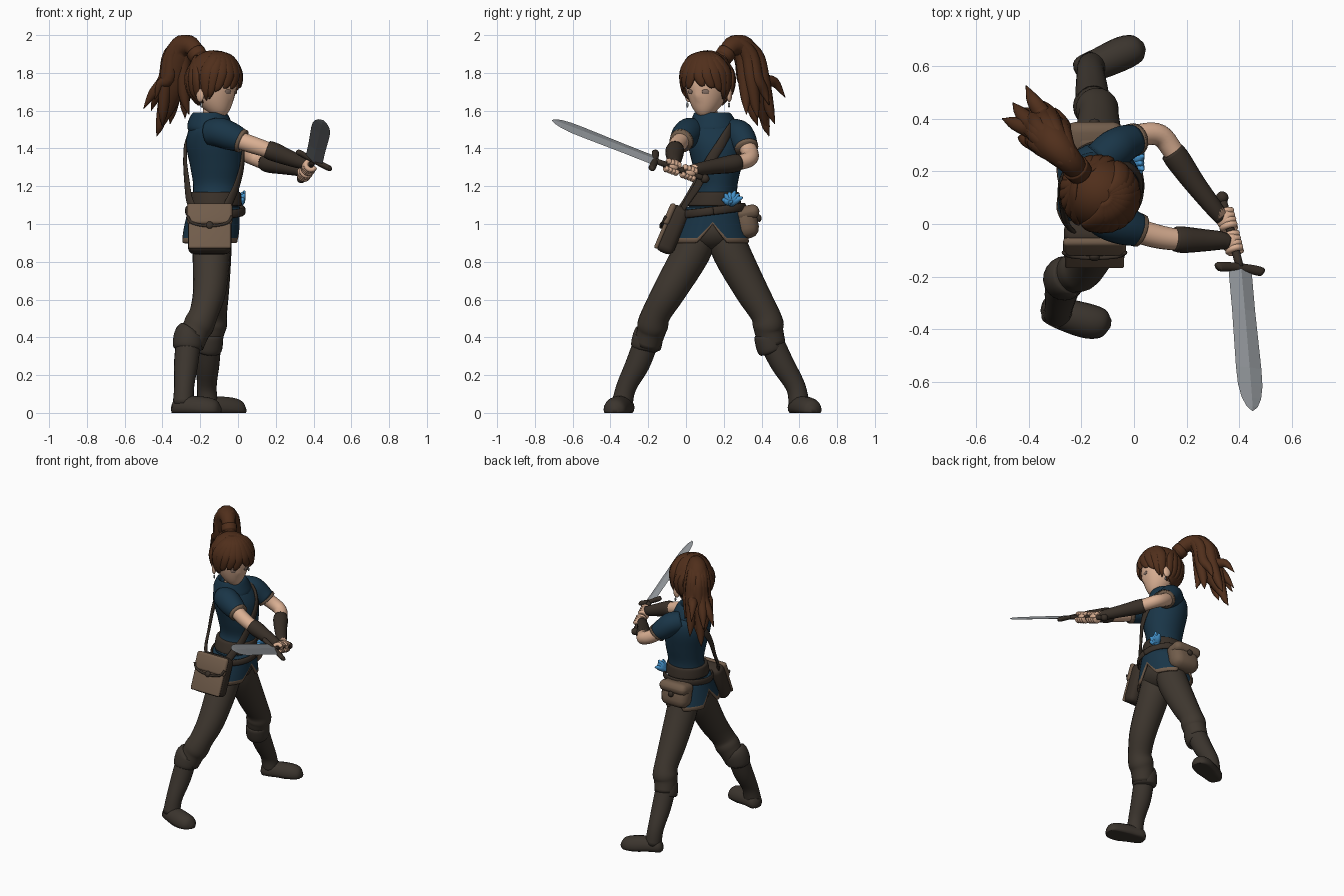
import bpy, bmesh, math, random
from mathutils import Vector as V, Matrix as Mx
random.seed(4)

def mat(name, *c):
    m = bpy.data.materials.new(name)
    m.diffuse_color = (*c, 1)
    return m
BLUE = mat("tunic blue", .010, .036, .064)
HAIR = mat("hair brown", .080, .028, .011)
SKIN = mat("skin", .70, .43, .29)
PANTS = mat("trouser brown", .050, .039, .029)
BOOT = mat("boot brown", .044, .035, .027)
LEATH = mat("dark leather", .040, .029, .021)
TAN = mat("tan leather", .165, .108, .070)
STEEL = mat("steel", .30, .32, .34)
SKY = mat("bright blue", .06, .30, .62)
EYE = mat("eye grey", .22, .15, .12)

def finish(name, bm, mats, smooth=True, M=None):
    if M: bmesh.ops.transform(bm, matrix=M, verts=bm.verts)
    bmesh.ops.recalc_face_normals(bm, faces=bm.faces)
    me = bpy.data.meshes.new(name)
    for f in bm.faces: f.smooth = smooth
    bm.to_mesh(me); bm.free()
    for m in (mats if isinstance(mats, list) else [mats]): me.materials.append(m)
    ob = bpy.data.objects.new(name, me)
    bpy.context.collection.objects.link(ob)
    return ob

def spline(pts, k=4):
    p = [V(q) for q in pts]
    p = [2*p[0]-p[1]] + p + [2*p[-1]-p[-2]]
    res = []
    for i in range(1, len(p)-2):
        a, b, c, d = p[i-1:i+3]
        for j in range(k):
            t = j/k
            res.append(.5*(2*b+(c-a)*t+(2*a-5*b+4*c-d)*t*t+(3*b-a-3*c+d)*t**3))
    return res + [p[-2]]

def skin_rings(bm, rings, cap=True):
    n = len(rings[0])
    vs = [[bm.verts.new(p) for p in r] for r in rings]
    for a, b in zip(vs, vs[1:]):
        for i in range(n):
            bm.faces.new((a[i], a[(i+1) % n], b[(i+1) % n], b[i]))
    if cap:
        bm.faces.new(vs[0]); bm.faces.new(vs[-1])

# tapered tubes along smooth paths of (x, y, z, radius)
def limbs(name, paths, m, n=12, flat=1, out=None, M=None, floor=False):
    bm = bmesh.new()
    for pts in paths:
        s = spline(pts)
        c = [V(p[:3]) for p in s]
        nv, rings = None, []
        for i, p in enumerate(c):
            t = (c[min(i+1, len(c)-1)]-c[max(i-1, 0)]).normalized()
            if out: nv = V((p.x-out[0], p.y-out[1], 0))
            elif nv is None: nv = V((0, 0, 1)) if abs(t.z) < .8 else V((1, 0, 0))
            nv = (nv-t*nv.dot(t)).normalized()
            w, r = t.cross(nv), max(s[i][3], .002)
            rings.append([p+r*(math.cos(a)*w+flat*math.sin(a)*nv)
                          for a in (2*math.pi*j/n for j in range(n))])
        skin_rings(bm, rings)
    if floor:
        for v in bm.verts: v.co.z = max(v.co.z, 0)
    return finish(name, bm, m, M=M)

# stacked horizontal ellipses (z, cx, cy, rx, ry)
def stack(name, rows, m, n=32):
    bm = bmesh.new()
    skin_rings(bm, [[V((cx+rx*math.cos(a), cy+ry*math.sin(a), z)) for a in (2*math.pi*j/n for j in range(n))]
                    for z, cx, cy, rx, ry in [tuple(p) for p in spline(rows)]])
    return finish(name, bm, m)

def ball(name, loc, sc, m, M=Mx(), rot=Mx(), seg=20):
    bm = bmesh.new()
    bmesh.ops.create_uvsphere(bm, u_segments=seg, v_segments=seg*2//3, radius=1)
    return finish(name, bm, m, M=M @ Mx.Translation(loc) @ rot @ Mx.Diagonal((*sc, 1)))

def box(name, loc, size, m, rot=Mx(), bev=.03):
    bm = bmesh.new()
    bmesh.ops.create_cube(bm, size=1, matrix=Mx.Diagonal((*size, 1)))
    bmesh.ops.bevel(bm, geom=bm.edges[:], offset=bev, segments=3, affect='EDGES', profile=.5)
    return finish(name, bm, m, M=Mx.Translation(loc) @ rot)

# torso, cowl, belts
stack("torso", [(1.04, -.13, .14, .13, .15), (1.12, -.12, .15, .125, .125), (1.2, -.115, .165, .122, .107),
      (1.3, -.115, .165, .137, .127), (1.42, -.128, .16, .147, .15), (1.5, -.14, .15, .12, .145),
      (1.55, -.145, .14, .075, .085)], BLUE)
stack("cowl", [(1.475, -.14, .145, .11, .12), (1.505, -.145, .145, .122, .13), (1.54, -.15, .145, .115, .12),
      (1.582, -.15, .14, .095, .1), (1.588, -.15, .135, .08, .085), (1.56, -.15, .135, .06, .06)], BLUE)
stack("belt", [(1.095, -.12, .15, .134, .138), (1.105, -.12, .15, .14, .142), (1.16, -.12, .155, .136, .128),
      (1.17, -.12, .155, .128, .12)], LEATH)
limbs("slung_belt", [[(-.12+.152*math.cos(a), .145+.165*math.sin(a), 1.07+.02*math.sin(a), .022)
      for a in (math.pi*j/8 for j in range(17))]], LEATH, flat=.4, out=(-.12, .145))

# tunic skirt with four notches and a tan hem
bm = bmesh.new()
rings = []
for t in (0, .25, .5, .75, .87, 1):
    ring = []
    for j in range(64):
        a = 2*math.pi*j/64
        d = abs((a+math.pi/4) % (math.pi/2)-math.pi/4)
        drop = (.19-.1*max(0, 1-d/.4))*t
        f = drop/.19
        ring.append(V((-.125-.025*f+(.135+.022*f)*math.cos(a), .145-.008*f+(.145+.067*f)*math.sin(a), 1.09-drop)))
    rings.append(ring)
skin_rings(bm, rings, False)
for i, f in enumerate(bm.faces): f.material_index = int(i >= 64*4)
sk = finish("tunic_skirt", bm, [BLUE, TAN])
sk.modifiers.new("thick", 'SOLIDIFY').thickness = .012

# trousers, cuffs, boots
ball("hips", (-.135, .135, .97), (.122, .165, .11), PANTS)
limbs("trouser_legs", [
    [(-.135, .075, .97, .095), (-.14, .03, .85, .1), (-.15, -.085, .65, .088), (-.18, -.155, .53, .077),
     (-.205, -.175, .47, .082), (-.225, -.185, .43, .076), (-.25, -.205, .36, .07)],
    [(-.135, .2, .97, .095), (-.135, .24, .85, .1), (-.135, .345, .65, .088), (-.135, .415, .53, .077),
     (-.14, .435, .47, .082), (-.147, .44, .43, .076), (-.155, .46, .36, .068)]], PANTS, 20)
limbs("boot_cuffs", [
    [(-.245, -.195, .43, .07), (-.258, -.2, .41, .08), (-.266, -.212, .35, .08), (-.268, -.215, .33, .06)],
    [(-.15, .43, .42, .068), (-.152, .435, .40, .074), (-.158, .45, .34, .074), (-.16, .455, .325, .06)]], BOOT, 20)
limbs("boot_shafts", [
    [(-.262, -.21, .38, .066), (-.275, -.255, .26, .064), (-.285, -.315, .14, .053), (-.29, -.34, .04, .056)],
    [(-.155, .45, .38, .066), (-.16, .51, .26, .062), (-.165, .58, .14, .052), (-.16, .6, .04, .055)]], BOOT, 20)
limbs("boot_feet", [
    [(-.35, -.315, .03, .02), (-.33, -.32, .028, .05), (-.26, -.345, .028, .062), (-.17, -.37, .018, .066),
     (-.115, -.375, .012, .052), (-.088, -.378, .01, .015)],
    [(-.22, .575, .03, .02), (-.2, .585, .028, .05), (-.13, .61, .028, .06), (-.04, .65, .018, .064),
     (.015, .667, .012, .05), (.04, .675, .01, .015)]], BOOT, 18, floor=True)

# arms: sleeves, skin, bracers
limbs("sleeves", [
    [(-.15, .05, 1.48, .07), (-.1, .02, 1.485, .078), (-.04, -.005, 1.465, .075), (.02, -.025, 1.44, .062)],
    [(-.13, .24, 1.49, .07), (-.08, .28, 1.475, .075), (-.04, .305, 1.44, .07), (.0, .32, 1.405, .06)]], BLUE, 20)
limbs("sleeve_trims", [[(.012, -.022, 1.443, .065), (.026, -.027, 1.437, .063)],
      [(-.004, .319, 1.41, .064), (.006, .323, 1.398, .062)]], TAN, 20)
limbs("arms", [
    [(-.04, -.005, 1.46, .046), (.06, -.04, 1.425, .046), (.15, -.058, 1.395, .042), (.25, -.062, 1.36, .036), (.34, -.065, 1.325, .028)],
    [(-.05, .3, 1.44, .046), (.03, .338, 1.38, .044), (.1, .336, 1.345, .042), (.15, .275, 1.325, .04), (.22, .17, 1.31, .036),
     (.33, .03, 1.285, .028)]], SKIN, 16)
limbs("bracers", [
    [(.155, -.057, 1.395, .047), (.19, -.06, 1.382, .05), (.27, -.062, 1.35, .042), (.33, -.063, 1.328, .035), (.36, -.07, 1.32, .028)],
    [(.145, .275, 1.325, .046), (.17, .24, 1.318, .048), (.23, .155, 1.305, .041), (.3, .065, 1.29, .034), (.335, .02, 1.28, .028)]], LEATH, 16)

# sword
P, G, T = V((.335, .1, 1.24)), V((.402, -.165, 1.335)), V((.45, -.71, 1.55))
ax, ha = (T-G).normalized(), (G-P).normalized()
w = V((.86, 0, -.5)); w = (w-ax*w.dot(ax)).normalized()
nn = ax.cross(w)
L = (T-G).length
bm = bmesh.new()
skin_rings(bm, [[G+ax*L*s+w*h, G+ax*L*s+nn*th, G+ax*L*s-w*h, G+ax*L*s-nn*th] for s, h, th in
    ((0, .05, .011), (.3, .05, .01), (.7, .055, .008), (.82, .053, .007), (.91, .042, .006), (.97, .024, .004), (1, .002, .001))])
finish("blade", bm, STEEL, False)
limbs("grip", [[(*P, .015), (*(P+ha*.14), .016), (*G, .015)]], LEATH)
ball("pommel", P, (.024, .024, .024), LEATH)
limbs("guard", [[(*(G+w*h-ax*b), r) for h, b, r in ((-.1, -.012, .012), (-.085, -.006, .019), (0, 0, .017), (.085, -.006, .019), (.1, -.012, .012))]], LEATH, flat=.8)

# hands: curled fingers around the grip
ln = (G-P).length
for nm, s0, wrist in (("right", .55, V((.35, -.066, 1.32))), ("left", .22, V((.33, .025, 1.283)))):
    e = ha.cross(V((0, 0, 1))).normalized(); u = e.cross(ha)
    limbs(nm+"_fingers", [[(*(P+ha*(ln*s0+.019*k)+.026*(math.cos(a)*e+math.sin(a)*u)), .0135)
          for a in (-2.6+.75*j for j in range(8))] for k in range(4)], SKIN, 8)
    c = P+ha*(ln*s0+.03)
    ball(nm+"_palm", c.lerp(wrist, .4), (.034, .042, .034), SKIN)

# shoulder strap
limbs("strap", [
    [(-.1, .245, 1.525, .026), (-.025, .225, 1.49, .026), (.02, .18, 1.415, .026), (.022, .115, 1.315, .026), (-.005, .065, 1.21, .024),
     (-.035, .02, 1.14, .024), (-.075, -.03, 1.06, .024)],
    [(-.1, .245, 1.525, .024), (-.2, .225, 1.51, .024), (-.268, .18, 1.44, .024), (-.28, .12, 1.34, .024), (-.27, .06, 1.22, .024),
     (-.255, .0, 1.12, .024), (-.22, -.04, 1.06, .024)]], LEATH, 10, .4, (-.12, .15))

# satchel and pouch
R = Mx.Rotation(-.4, 4, 'X')
C = V((-.15, -.07, .97))
box("satchel", C, (.23, .1, .265), LEATH, R, .035)
box("satchel_front", C+R @ V((0, -.045, -.012)), (.225, .022, .23), TAN, R, .01)
box("satchel_flap", C+R @ V((0, -.047, .07)), (.24, .034, .12), TAN, R, .016)
limbs("satchel_flap_edge", [[(*(C+R @ V((x, -.062, z))), .008) for x, z in
      ((-.118, .05), (-.09, .012), (0, -.005), (.09, .012), (.118, .05))]], LEATH, 8)
ball("satchel_button", C+R @ V((0, -.063, 0)), (.02, .012, .02), LEATH, rot=R)
RP = Mx.Rotation(.2, 4, 'X')
box("pouch", (-.15, .318, 1.01), (.205, .125, .175), TAN, RP, .055)
box("pouch_flap", (-.15, .324, 1.06), (.21, .13, .075), TAN, RP, .035)
ball("pouch_button", (-.15, .388, 1.03), (.02, .012, .02), LEATH)

# blue flower tucked in the belt
limbs("flower", [[(.0, .235, 1.1, .014), (.02, .24+d*.5, 1.12+h*.4, .02), (.025+.01*(i % 2), .245+d, 1.12+h, .005)]
      for i, (d, h) in enumerate(((-.055, .01), (-.04, .04), (-.015, .05), (.015, .055), (.035, .04), (.055, .02), (.0, -.01)))], SKY, 8)

# head, turned toward the sword
H = Mx.Translation((-.13, .115, 1.73)) @ Mx.Rotation(math.radians(-28), 4, 'Z')
limbs("neck", [[(-.155, .14, 1.48, .05), (-.145, .125, 1.56, .045), (-.135, .115, 1.66, .045)]], SKIN)
bm = bmesh.new()
bmesh.ops.create_uvsphere(bm, u_segments=32, v_segments=24, radius=1)
for v in bm.verts:
    k = max(0, -v.co.z)
    # a slight nose ridge is pulled out of the face
    nose = .014*max(0, 1-abs(v.co.y)/.2)*max(0, 1-abs(v.co.z+.32)/.2) if v.co.x > 0 else 0
    v.co = V((v.co.x*.128*(1-.25*k)+.04*k*k+nose, v.co.y*.116*(1-.22*k), v.co.z*.165))
finish("head", bm, SKIN, M=H)
for s, nm in ((1, "left"), (-1, "right")):
    ball(nm+"_eye", (.112, s*.046, -.03), (.0045, .019, .013), EYE, H, Mx.Rotation(s*.42, 4, 'Z'))
    ball(nm+"_ear", (-.015, s*.122, -.045), (.026, .014, .04), SKIN, H, Mx.Rotation(s*.3, 4, 'Z'))
    ball(nm+"_earring", (-.005, s*.125, -.1), (.006, .006, .014), STEEL, H, seg=10)

# hair cap cut open at the face
bm = bmesh.new()
bmesh.ops.create_uvsphere(bm, u_segments=40, v_segments=32, radius=1,
                          matrix=Mx.Translation((0, 0, .03)) @ Mx.Diagonal((.15, .138, .16, 1)))
kill = []
for f in bm.faces:
    c = f.calc_center_median()
    if c.z < -.105+.14*min(1, max(0, (c.x+.05)/.07)): kill.append(f)
bmesh.ops.delete(bm, geom=kill, context='FACES')
cap = finish("hair_cap", bm, HAIR, M=H)
cap.modifiers.new("thick", 'SOLIDIFY').thickness = .012

# locks: parted fringe over the brow, swept locks at the back
def on(a, e, r, k=1.0):
    a, e = math.radians(a), math.radians(e)
    return (k*.147*math.cos(e)*math.cos(a), k*.137*math.cos(e)*math.sin(a), .03+k*.158*math.sin(e), r)
locks = []
for a, sweep, low in ((-80, -2, -42), (-64, -6, -38), (-46, -8, -22), (-27, -8, -15), (-9, -8, -16),
                      (9, 8, -9), (27, 10, -14), (46, 9, -22), (64, 6, -38), (80, 2, -42)):
    locks.append([on(a*.5, 76, .01), on(a*.8, 48, .032), on(a, 16, .034), on(a+sweep, low*.5, .022), on(a+sweep*1.8, low, .003, 1.01)])
for a in range(105, 256, 15):
    locks.append([on(a, -52, .008, .95), on(a, -25, .02), on(a, 10, .024), on(a*.5+85, 45, .02), (-.115, .035, .155, .012)])
limbs("hair_locks", locks, HAIR, 10, .45, M=H)

# ponytail
tail = [[(-.2, .19, 1.87, .04), (-.245, .24, 1.94, .05), (-.3, .3, 1.93, .068), (-.33, .345, 1.83, .08), (-.34, .365, 1.73, .068),
         (-.37, .395, 1.62, .04), (-.41, .43, 1.5, .005)]]
for tip in ((-.5, .40, 1.61), (-.43, .44, 1.465), (-.36, .47, 1.53), (-.41, .525, 1.67), (-.26, .32, 1.58),
            (-.4, .38, 1.52), (-.46, .46, 1.6), (-.28, .38, 1.56), (-.44, .33, 1.66), (-.3, .44, 1.63)):
    a = math.atan2(tip[1]-.4, tip[0]+.37)+random.uniform(-.2, .2)
    dx, dy = .058*math.cos(a), .058*math.sin(a)
    tail.append([(-.21, .2, 1.885, .02), (-.26+dx*.3, .255+dy*.3, 1.965, .028), (-.315+dx*.8, .325+dy*.8, 1.9, .036),
                 (-.33+dx, .35+dy, 1.77, .036), (tip[0]*.5-.172+dx*.5, tip[1]*.5+.178+dy*.5, tip[2]+.08, .026), (*tip, .002)])
limbs("ponytail", tail, HAIR, 10)
limbs("hair_tie", [[(-.205, .195, 1.88, .05), (-.225, .217, 1.91, .052)]], HAIR, 16)
